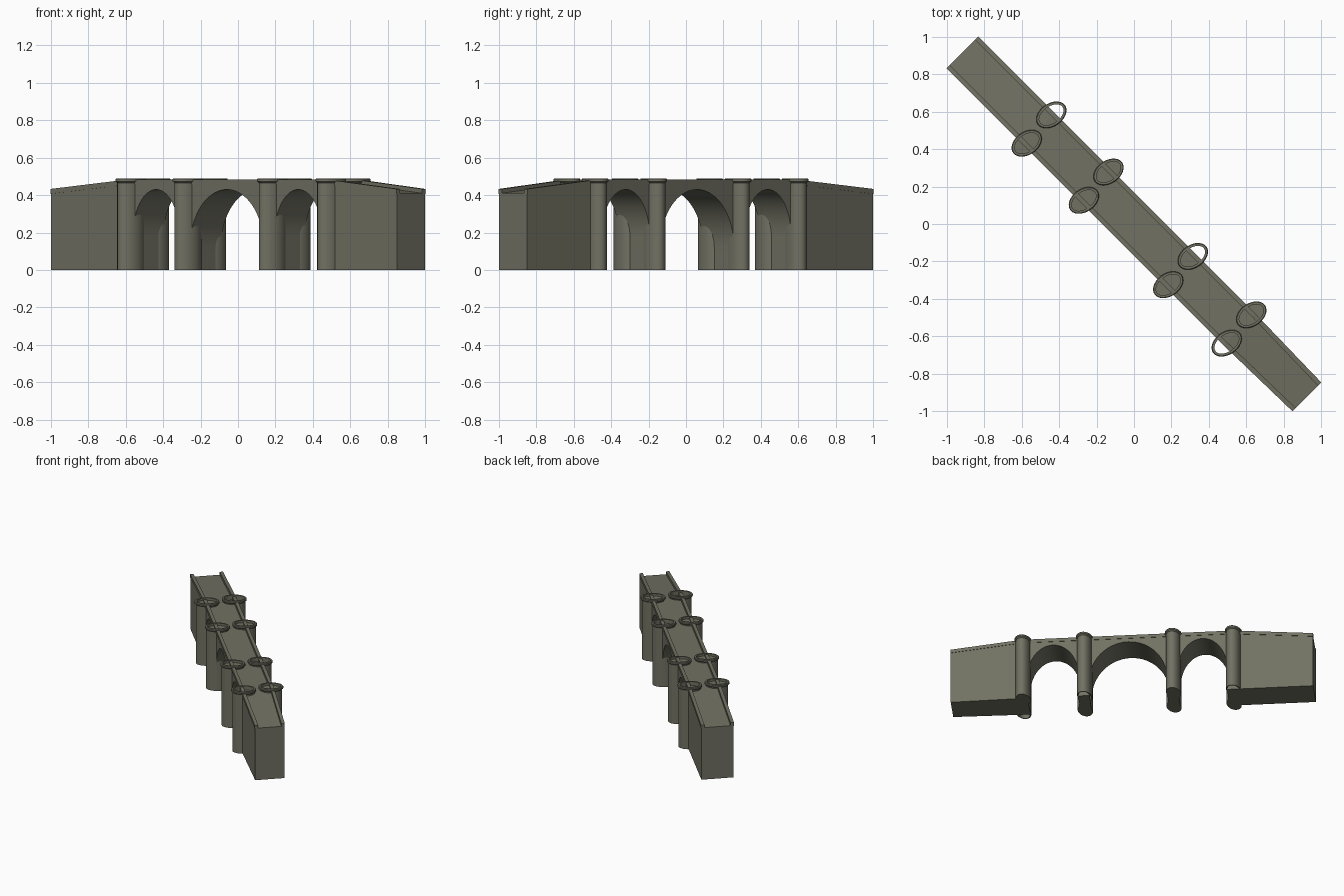
import bpy, bmesh, math

if "Cube" in bpy.data.objects:
    bpy.data.objects.remove(bpy.data.objects["Cube"])

R2 = math.sqrt(2)
stone = bpy.data.materials.new("grey_stone")
stone.diffuse_color = (0.165, 0.165, 0.125, 1)
stone.use_nodes = True
stone.node_tree.nodes["Principled BSDF"].inputs["Base Color"].default_value = stone.diffuse_color

U0, U1 = -1.2975, 1.308            # ends along the bridge axis
PIERS = [-0.718, -0.286, 0.352, 0.794]
HW, HW_END = 0.117, 0.106          # half width, and half width at the tapered end
PIER_HALF = 0.04


def place(u, v, z):
    """Bridge axis u runs diagonally, v across it."""
    return ((u + v) / R2, (v - u) / R2, z)


def half_width(u):
    t = max(0, (u - PIERS[3]) / (U1 - PIERS[3]))
    return HW + (HW_END - HW) * t


def finish(bm, name, smooth=False):
    bmesh.ops.recalc_face_normals(bm, faces=bm.faces)
    me = bpy.data.meshes.new(name)
    bm.to_mesh(me)
    bm.free()
    me.materials.append(stone)
    ob = bpy.data.objects.new(name, me)
    bpy.context.collection.objects.link(ob)
    if smooth:
        bpy.ops.object.select_all(action='DESELECT')
        ob.select_set(True)
        bpy.context.view_layer.objects.active = ob
        bpy.ops.object.shade_smooth_by_angle(angle=math.radians(35))
    return ob


def bridge_sides(rings, bm):
    for a, b in zip(rings, rings[1:]):
        n = len(a)
        for i in range(n):
            bm.faces.new((a[i], a[(i + 1) % n], b[(i + 1) % n], b[i]))


def slab(name, profile, smooth=False):
    """Side profile (u, z) extruded across the bridge."""
    bm = bmesh.new()
    rings = [[bm.verts.new(place(u, s * half_width(u), z)) for u, z in profile] for s in (-1, 1)]
    bridge_sides(rings, bm)
    for r in rings:
        bm.faces.new(r)
    return finish(bm, name, smooth)


# Arched wall with three openings
def arch(a, b, height, top=0.43, n=28):
    c, r = (a + b) / 2, (b - a) / 2
    return [(c - r * math.cos(math.pi * i / n), top - height + height * math.sin(math.pi * i / n))
            for i in range(n + 1)]


DECK_END, DECK_MID = 0.41, 0.46
wall = [(PIERS[0], 0)]
for i, h in enumerate((0.25, 0.31, 0.25)):
    a, b = PIERS[i] + PIER_HALF, PIERS[i + 1] - PIER_HALF
    wall += [(a, 0)] + arch(a, b, h) + [(b, 0)]
wall += [(PIERS[3], 0), (PIERS[3], DECK_MID), (PIERS[0], DECK_MID)]
slab("arched_wall", wall, True)

# Solid abutments with sloping road
for name, e, p in (("left_abutment", U0, PIERS[0]), ("right_abutment", U1, PIERS[3])):
    slab(name, [(e, 0), (p, 0), (p, DECK_MID), (e, DECK_END)])

# Parapets following the road slope
for name, s in (("front_parapet", -1), ("back_parapet", 1)):
    bm = bmesh.new()
    rings = []
    for u, z in ((U0, 0.407), (PIERS[0], 0.457), (PIERS[3], 0.457), (U1, 0.407)):
        w = half_width(u)
        sect = ((w + 0.003, 0), (w + 0.003, 0.026), (w - 0.022, 0.026), (w - 0.022, 0))
        rings.append([bm.verts.new(place(u, s * v, z + dz)) for v, dz in sect])
    bridge_sides(rings, bm)
    bm.faces.new(rings[0])
    bm.faces.new(rings[-1])
    finish(bm, name)


# Oval towers with flared rims, some of them open tubes
def tower(name, u, s, hollow):
    A, B, n, ang = 0.08, 0.052, 40, math.radians(35)
    px, py, _ = place(u, 0, 0)
    cx, cy = px + s * 0.066, py + s * 0.076
    bm = bmesh.new()
    inner_z = 0 if hollow else 0.472
    steps = [(0, 0), (0, 0.466), (0.009, 0.474), (0.009, 0.485), (0.005, 0.49),
             (-0.007, 0.49), (-0.007, inner_z)]
    rings = []
    for off, z in steps:
        ring = []
        for i in range(n):
            t = 2 * math.pi * i / n
            x, y = (A + off) * math.cos(t), (B + off) * math.sin(t)
            ring.append(bm.verts.new((cx + x * math.cos(ang) - y * math.sin(ang),
                                      cy + x * math.sin(ang) + y * math.cos(ang), z)))
        rings.append(ring)
    bridge_sides(rings, bm)
    if hollow:
        bridge_sides([rings[-1], rings[0]], bm)
    else:
        bm.faces.new(rings[0])
        bm.faces.new(rings[-1])
    finish(bm, name, True)


OPEN = {(0, 1), (2, 1), (3, -1)}
for i, u in enumerate(PIERS):
    for s, side in ((-1, "front"), (1, "back")):
        tower(f"{side}_tower_{i + 1}", u, s, (i, s) in OPEN)
